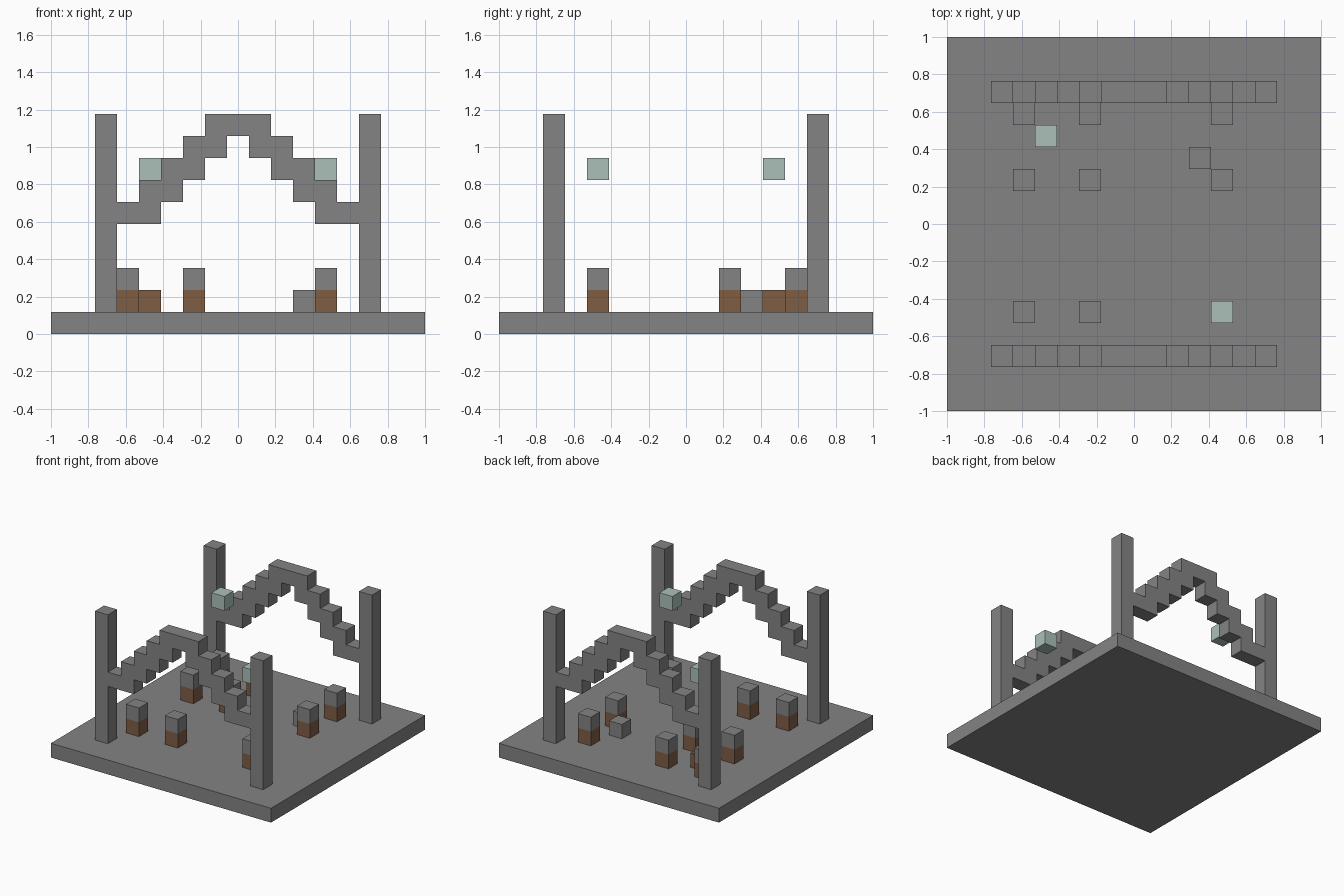
import bpy
import bmesh

if "Cube" in bpy.data.objects:
    bpy.data.objects.remove(bpy.data.objects["Cube"], do_unlink=True)

U = 2 / 17  # edge length of one block


def make_material(name, rgb):
    mat = bpy.data.materials.new(name)
    mat.use_nodes = True
    mat.diffuse_color = (*rgb, 1)
    mat.node_tree.nodes["Principled BSDF"].inputs["Base Color"].default_value = (*rgb, 1)
    return mat


stone = make_material("stone grey", (0.23, 0.23, 0.23))
wood = make_material("wood brown", (0.21, 0.11, 0.06))
glass = make_material("pale green", (0.41, 0.53, 0.48))


def add_prism(name, outline, y, depth, *materials):
    """Extrude an x-z outline, given in block units, along y."""
    bm = bmesh.new()
    face = bm.faces.new([bm.verts.new((x * U, (y - depth / 2) * U, z * U)) for x, z in outline])
    extruded = bmesh.ops.extrude_face_region(bm, geom=[face])
    verts = [v for v in extruded["geom"] if isinstance(v, bmesh.types.BMVert)]
    bmesh.ops.translate(bm, verts=verts, vec=(0, depth * U, 0))
    bmesh.ops.recalc_face_normals(bm, faces=bm.faces)
    mesh = bpy.data.meshes.new(name)
    for mat in materials:
        mesh.materials.append(mat)
    # Split two-coloured columns at mid height: first colour below, second above
    if len(materials) == 2:
        cut = 2 * U
        bmesh.ops.bisect_plane(bm, geom=bm.verts[:] + bm.edges[:] + bm.faces[:],
                               plane_co=(0, 0, cut), plane_no=(0, 0, 1))
        for f in bm.faces:
            f.material_index = int(f.calc_center_median().z > cut)
    bm.to_mesh(mesh)
    bm.free()
    obj = bpy.data.objects.new(name, mesh)
    bpy.context.collection.objects.link(obj)
    return obj


def add_box(name, x, y, z, width, height, *materials):
    h = width / 2
    outline = [(x - h, z), (x + h, z), (x + h, z + height), (x - h, z + height)]
    return add_prism(name, outline, y, width, *materials)


# Ground slab
add_box("ground_slab", 0, 0, 0, 17, 1, stone)

# Gateways: two posts joined by a stepped arch, half outline mirrored in x
half = []
for i in range(4):  # upper steps, going down and outward
    half += [(i + 1.5, 10 - i), (i + 1.5, 9 - i)]
half += [(5.5, 6), (5.5, 10), (6.5, 10), (6.5, 1), (5.5, 1), (5.5, 5)]  # post
for i in range(3, -1, -1):  # lower steps, going up and inward
    half += [(i + 0.5, 8 - i), (i + 0.5, 9 - i)]
# Remove the repeated and straight-through points
half = [p for p in half if p != (5.5, 9)]
gateway = half + [(-x, z) for x, z in reversed(half)]
for name, y in (("front_gateway", -6), ("back_gateway", 6)):
    add_prism(name, gateway, y, 1, stone)

# Wooden columns with stone caps
for x in (-5, -2, 4):
    for y in (-4, 2, 5):
        add_box("capped_column", x, y, 1, 1, 2, wood, stone)

# Loose ground blocks
add_box("wood_block", -4, 4, 1, 1, 1, wood)
add_box("stone_block", 3, 3, 1, 1, 1, stone)

# Floating lanterns
add_box("back_lantern", -4, 4, 7, 1, 1, glass)
add_box("front_lantern", 4, -4, 7, 1, 1, glass)
